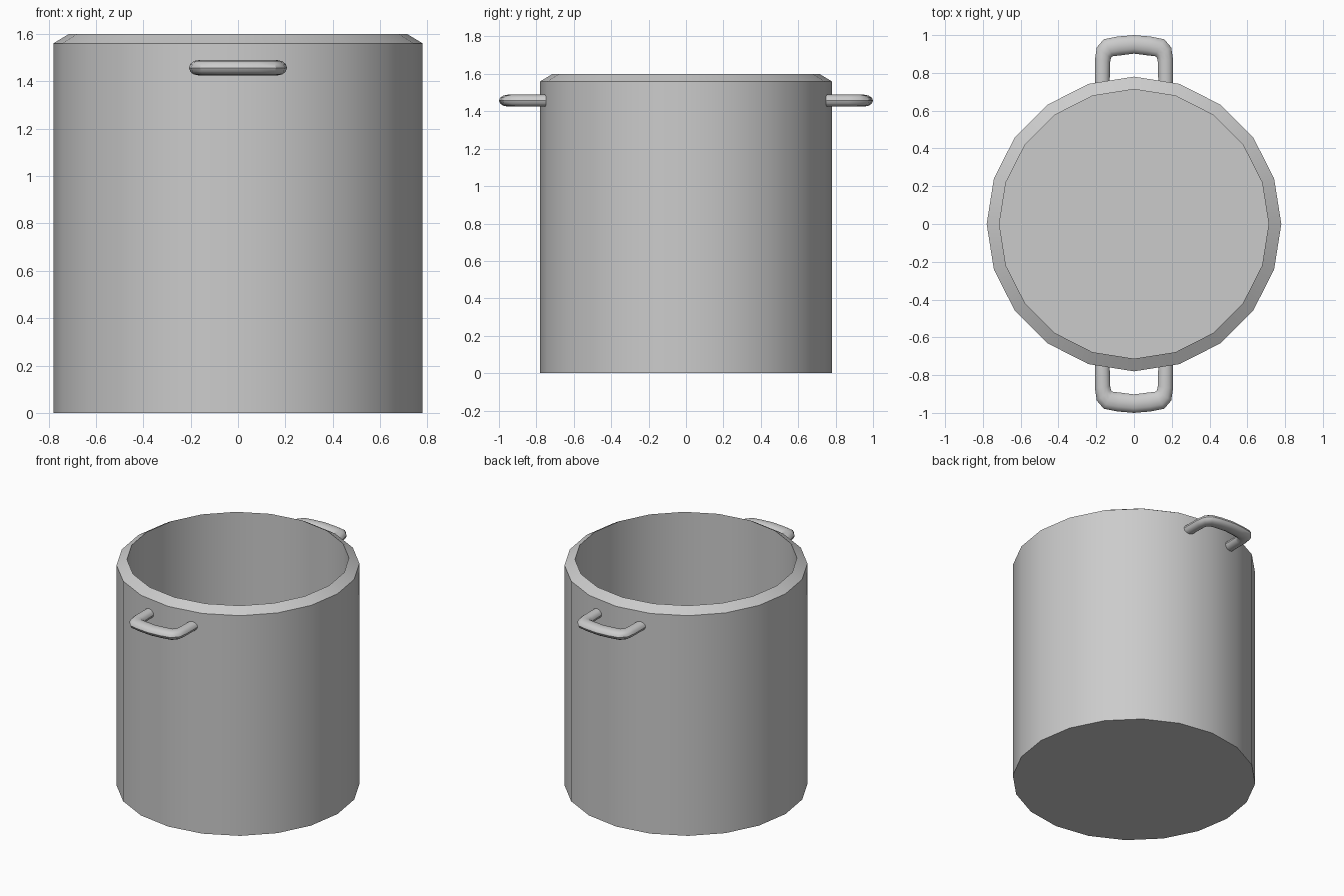
import bpy, bmesh, math

if "Cube" in bpy.data.objects:
    bpy.data.objects.remove(bpy.data.objects["Cube"])

SIDES = 20


def finish(bm, name):
    bmesh.ops.recalc_face_normals(bm, faces=bm.faces)
    mesh = bpy.data.meshes.new(name)
    bm.to_mesh(mesh)
    bm.free()
    obj = bpy.data.objects.new(name, mesh)
    bpy.context.collection.objects.link(obj)
    bpy.ops.object.select_all(action='DESELECT')
    obj.select_set(True)
    bpy.context.view_layer.objects.active = obj
    bpy.ops.object.shade_smooth_by_angle(angle=math.radians(35))
    return obj


def loft(bm, rings):
    """Skin closed rings of points and cap both ends."""
    loops = [[bm.verts.new(p) for p in ring] for ring in rings]
    n = len(loops[0])
    for a, b in zip(loops, loops[1:]):
        for i in range(n):
            j = (i + 1) % n
            bm.faces.new((a[i], a[j], b[j], b[i]))
    bm.faces.new(loops[0])
    bm.faces.new(loops[-1])


# Pot body: outer wall, sloping rim, inner wall and floor
profile = [(0.78, 0.0), (0.78, 1.56), (0.713, 1.6), (0.713, 0.06)]
bm = bmesh.new()
loft(bm, [[(r * math.cos(i * math.tau / SIDES),
            r * math.sin(i * math.tau / SIDES), z) for i in range(SIDES)]
          for r, z in profile])
finish(bm, "pot_body")

# Handles: outer and inner edge points of half a loop, mirrored in x
half = [((0.207, 0.72), (0.130, 0.72)),
        ((0.207, 0.87), (0.126, 0.86)),
        ((0.197, 0.935), (0.122, 0.880)),
        ((0.160, 0.978), (0.112, 0.888)),
        ((0.090, 0.992), (0.070, 0.893)),
        ((0.0, 1.0), (0.0, 0.902))]
stations = half + [((-o[0], o[1]), (-i[0], i[1])) for o, i in half[-2::-1]]


def handle(name, side):
    rings = []
    for o, i in stations:
        cx, cy = (o[0] + i[0]) / 2, (o[1] + i[1]) / 2
        dx, dy = (o[0] - i[0]) / 2, (o[1] - i[1]) / 2
        ring = []
        for k in range(12):
            c, s = math.cos(k * math.tau / 12), math.sin(k * math.tau / 12)
            ring.append((cx + dx * c, side * (cy + dy * c), 1.457 + 0.032 * s))
        rings.append(ring)
    bm = bmesh.new()
    loft(bm, rings)
    finish(bm, name)


handle("front_handle", -1)
handle("back_handle", 1)
